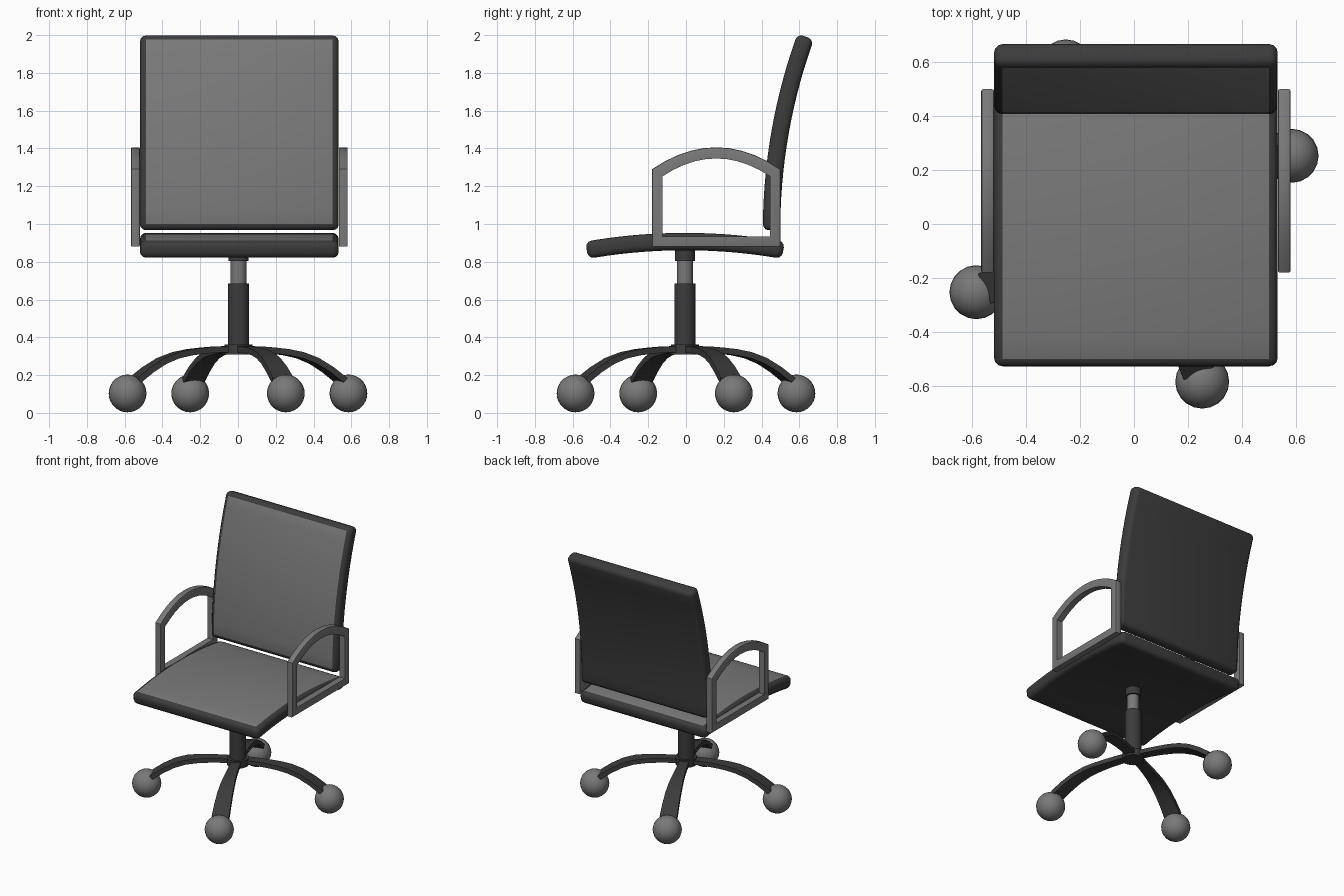
import bpy, bmesh, math
from mathutils import Vector

if "Cube" in bpy.data.objects:
    bpy.data.objects.remove(bpy.data.objects["Cube"])


def material(name, v):
    m = bpy.data.materials.new(name)
    m.diffuse_color = (v, v, v, 1)
    m.use_nodes = True
    m.node_tree.nodes["Principled BSDF"].inputs["Base Color"].default_value = m.diffuse_color
    return m


LIGHT = material("mid grey", 0.19)
DARK = material("dark grey", 0.045)


def finish(bm, name, mats, angle=35):
    bmesh.ops.recalc_face_normals(bm, faces=bm.faces)
    me = bpy.data.meshes.new(name)
    bm.to_mesh(me)
    bm.free()
    ob = bpy.data.objects.new(name, me)
    bpy.context.collection.objects.link(ob)
    for m in mats:
        me.materials.append(m)
    bpy.ops.object.select_all(action='DESELECT')
    ob.select_set(True)
    bpy.context.view_layer.objects.active = ob
    bpy.ops.object.shade_smooth_by_angle(angle=math.radians(angle))
    return ob


CX = 0.007          # seat and arms sit slightly off centre
L, R, T = 1.046, 3.0, 0.092


# Padded panel: rounded slab with a light upper face, bent along an arc
def cushion(name, bend):
    bm = bmesh.new()
    bmesh.ops.create_cube(bm, size=1)
    bmesh.ops.scale(bm, vec=(1.052, L, T), verts=bm.verts)
    bmesh.ops.bevel(bm, geom=list(bm.edges), offset=0.032, segments=3,
                    profile=0.5, affect='EDGES')
    bm.normal_update()
    for f in bm.faces:
        f.material_index = 0 if f.normal.z > 0.99 else 1
    n = 14
    for i in range(1, n):
        s = (i / n - 0.5) * (L - 0.08)
        bmesh.ops.bisect_plane(bm, geom=bm.verts[:] + bm.edges[:] + bm.faces[:],
                               plane_co=(0, s, 0), plane_no=(0, 1, 0))
    for v in bm.verts:
        v.co = bend(*v.co)
    return finish(bm, name, [LIGHT, DARK], 50)


def bend_seat(x, s, n):
    a = s / R
    return Vector((x + CX, -0.005 + (R + n) * math.sin(a),
                   0.907 - R + (R + n) * math.cos(a)))


def bend_back(x, s, n):
    a = (s + L / 2) / R
    return Vector((x + CX, 0.453 + R - (R + n) * math.cos(a),
                   0.967 + (R + n) * math.sin(a)))


cushion("seat", bend_seat)
cushion("backrest", bend_back)


# Arm frames: closed loop with arched top, extruded sideways
def arm_loop(y0, y1, zb, zs, za, n=10):
    pts = [(y0, zb), (y1, zb)]
    for i in range(n + 1):
        t = 1 - 2 * i / n
        pts.append(((y0 + y1) / 2 + t * (y1 - y0) / 2,
                    za - (za - zs) * abs(t) ** 2))
    return pts


def arm(name, xc, w=0.047):
    bm = bmesh.new()
    outer = arm_loop(-0.18, 0.5, 0.88, 1.29, 1.406)
    inner = arm_loop(-0.125, 0.445, 0.935, 1.252, 1.347)
    rings = [[bm.verts.new((x, y, z)) for y, z in lp]
             for lp, x in ((outer, xc - w / 2), (outer, xc + w / 2),
                           (inner, xc + w / 2), (inner, xc - w / 2))]
    long_edges = []
    n = len(outer)
    for k in range(4):
        a, b = rings[k], rings[(k + 1) % 4]
        for i in range(n):
            j = (i + 1) % n
            bm.faces.new((a[i], a[j], b[j], b[i]))
    for r in rings[:2]:
        long_edges += [bm.edges.get((r[i], r[(i + 1) % n])) for i in range(n)]
    bmesh.ops.bevel(bm, geom=long_edges, offset=0.007, segments=2,
                    profile=0.5, affect='EDGES')
    finish(bm, name, [LIGHT])


arm("left_arm", CX - 0.55)
arm("right_arm", CX + 0.55)


# Column parts
def cylinder(name, r, z0, z1, mat, seg=24):
    bm = bmesh.new()
    bmesh.ops.create_cone(bm, cap_ends=True, segments=seg, radius1=r, radius2=r,
                          depth=z1 - z0)
    bmesh.ops.translate(bm, vec=(0.003, -0.006, (z0 + z1) / 2), verts=bm.verts)
    finish(bm, name, [mat])


cylinder("column", 0.056, 0.34, 0.685, DARK)
cylinder("piston", 0.042, 0.67, 0.82, LIGHT)
cylinder("seat_collar", 0.053, 0.805, 0.88, DARK)
cylinder("hub", 0.074, 0.308, 0.362, DARK, 16)

# Curved legs (radius, height, half width) and ball wheels
PROFILE = [(0.03, 0.338, 0.034), (0.12, 0.336, 0.034), (0.2, 0.33, 0.037),
           (0.28, 0.321, 0.042), (0.36, 0.305, 0.048), (0.44, 0.275, 0.053),
           (0.52, 0.228, 0.057), (0.595, 0.172, 0.06)]


def leg(name, ang):
    bm = bmesh.new()
    d = Vector((math.cos(ang), math.sin(ang), 0))
    p = Vector((-d.y, d.x, 0))
    prev = None
    for i, (r, z, w) in enumerate(PROFILE):
        a = PROFILE[max(i - 1, 0)]
        b = PROFILE[min(i + 1, len(PROFILE) - 1)]
        nr, nz = Vector((a[1] - b[1], b[0] - a[0])).normalized()
        up = d * nr + Vector((0, 0, nz))
        c = d * r + Vector((0, 0, z))
        ring = [bm.verts.new(c + p * w * sx + up * 0.016 * sz)
                for sx, sz in ((-1, -1), (1, -1), (1, 1), (-1, 1))]
        if prev:
            for k in range(4):
                m = (k + 1) % 4
                bm.faces.new((prev[k], prev[m], ring[m], ring[k]))
        else:
            bm.faces.new(ring)
        prev = ring
    bm.faces.new(prev)
    finish(bm, name, [DARK])


def wheel(name, ang):
    bm = bmesh.new()
    bmesh.ops.create_uvsphere(bm, u_segments=20, v_segments=14, radius=0.1)
    bmesh.ops.translate(bm, vec=(0.637 * math.cos(ang), 0.637 * math.sin(ang), 0.103),
                        verts=bm.verts)
    finish(bm, name, [LIGHT])


for i in range(4):
    ang = math.radians(23.4 + 90 * i)
    leg(f"leg_{i + 1}", ang)
    wheel(f"wheel_{i + 1}", ang)
